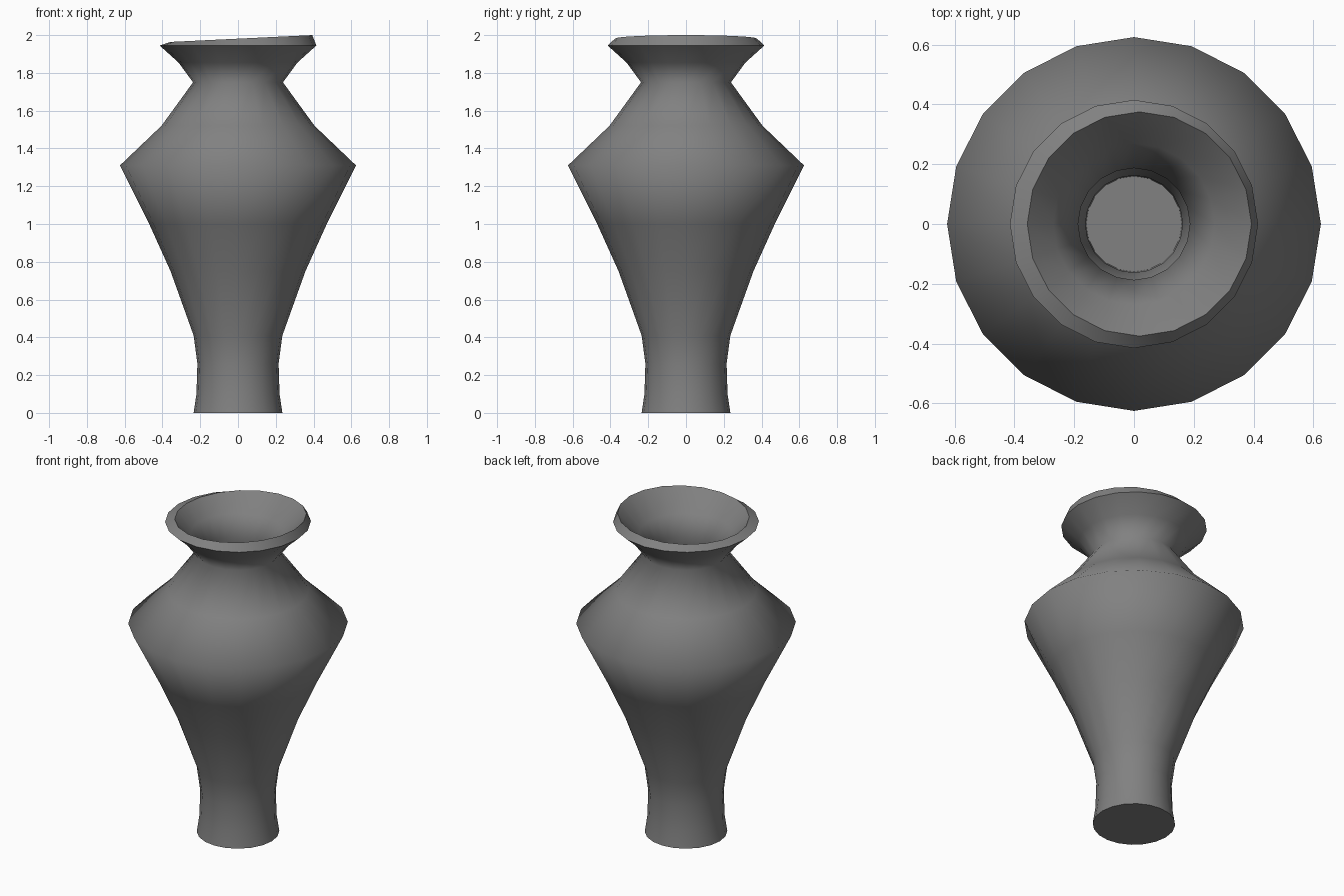
import bpy, bmesh, math

if "Cube" in bpy.data.objects:
    bpy.data.objects.remove(bpy.data.objects["Cube"])

SIDES = 20
# outer wall (radius, height), from foot to rim
OUTER = [(0.235, 0), (0.22, 0.1), (0.215, 0.26), (0.235, 0.41), (0.357, 0.75),
         (0.47, 1.0), (0.625, 1.31), (0.405, 1.52), (0.238, 1.75), (0.315, 1.855),
         (0.415, 1.945)]
# inner wall, from lip down to floor
INNER = [(0.375, 1.982), (0.27, 1.87), (0.187, 1.76), (0.36, 1.5), (0.57, 1.3),
         (0.42, 1.0), (0.31, 0.76), (0.187, 0.42), (0.163, 0.26), (0.16, 0.05)]

bm = bmesh.new()


def ring(r, z, shift=0.0, tilt=0.0):
    verts = []
    for i in range(SIDES):
        a = 2 * math.pi * i / SIDES
        x = r * math.cos(a) + shift
        verts.append(bm.verts.new((x, r * math.sin(a), z + tilt * (x - shift))))
    return verts


rings = [ring(r, z) for r, z in OUTER]
# the lip is slightly tilted, rising to the right
rings.append(ring(*INNER[0], shift=0.018, tilt=0.048))
rings += [ring(r, z) for r, z in INNER[1:]]

# walls
for lo, hi in zip(rings, rings[1:]):
    for i in range(SIDES):
        j = (i + 1) % SIDES
        bm.faces.new((lo[i], lo[j], hi[j], hi[i])).smooth = True
# base and inner floor
bm.faces.new(rings[0][::-1])
bm.faces.new(rings[-1])

# crisp edges: foot, outer rim, lip and inner floor
n = len(OUTER)
for r in (rings[0], rings[n - 1], rings[n], rings[-1]):
    for i in range(SIDES):
        bm.edges.get((r[i], r[(i + 1) % SIDES])).smooth = False

mesh = bpy.data.meshes.new("vase")
bm.to_mesh(mesh)
bm.free()
vase = bpy.data.objects.new("vase", mesh)
bpy.context.collection.objects.link(vase)

# dark grey clay
clay = bpy.data.materials.new("dark_clay")
clay.diffuse_color = (0.22, 0.22, 0.22, 1)
clay.use_nodes = True
clay.node_tree.nodes["Principled BSDF"].inputs["Base Color"].default_value = clay.diffuse_color
mesh.materials.append(clay)
